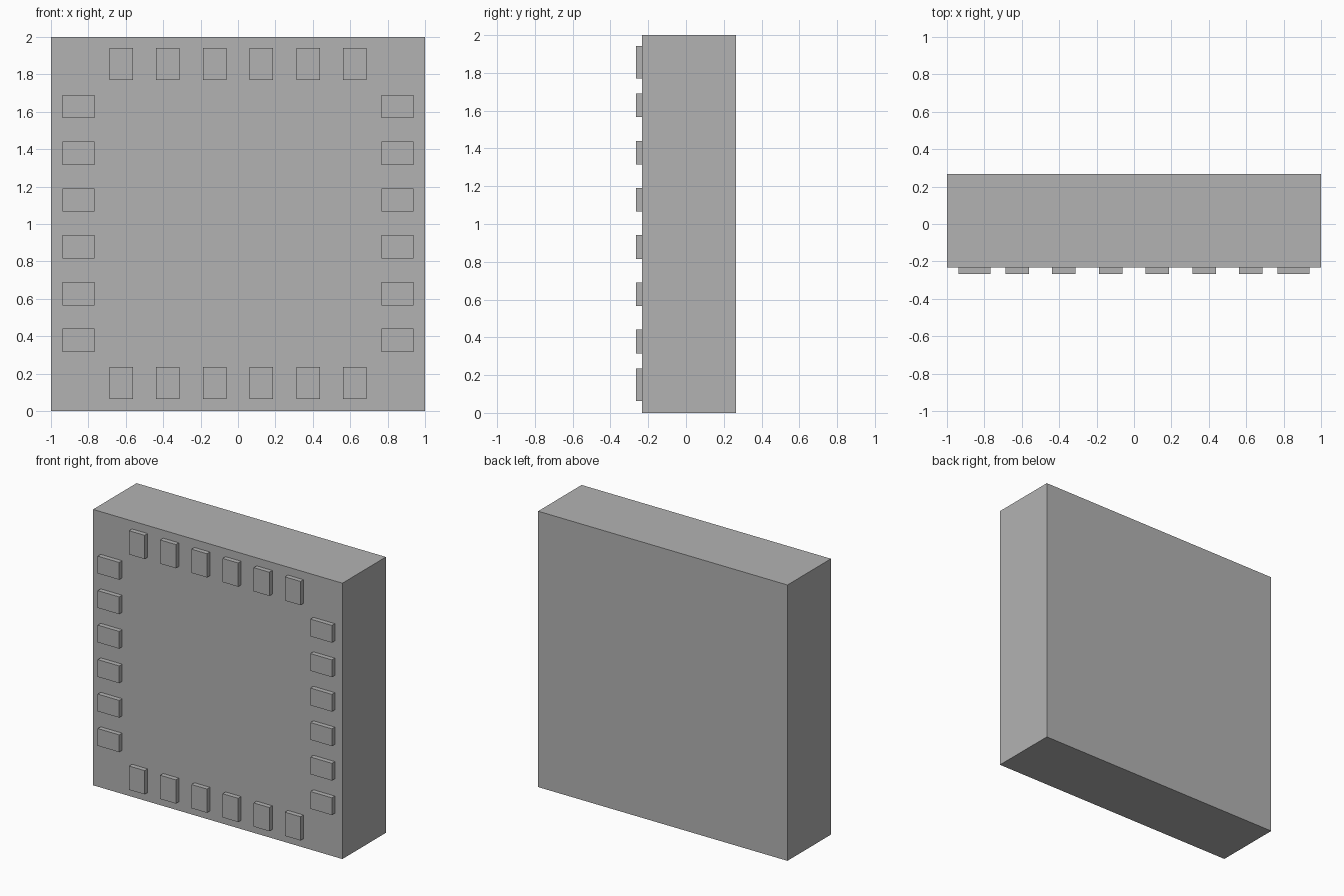
import bpy

cube = bpy.data.objects.get("Cube")
if cube:
    bpy.data.objects.remove(cube, do_unlink=True)

grey = bpy.data.materials.new("grey")
grey.use_nodes = True
colour = (0.45, 0.45, 0.45, 1.0)
grey.diffuse_color = colour
grey.node_tree.nodes["Principled BSDF"].inputs["Base Color"].default_value = colour


def box(name, centre, size):
    bpy.ops.mesh.primitive_cube_add(size=1, location=centre)
    obj = bpy.context.object
    obj.name = name
    obj.scale = size
    bpy.ops.object.transform_apply(location=False, rotation=False, scale=True)
    obj.data.materials.append(grey)
    return obj


FRONT, BACK, PAD_FRONT = -0.232, 0.266, -0.266
PAD_LONG, PAD_SHORT, PITCH, REACH = 0.172, 0.125, 0.25, 0.853
MIDDLE = 1.003

# Chip body
box("body", (0, (FRONT + BACK) / 2, 1), (2, BACK - FRONT, 2))

# Contact pads: six along each edge of the front face
pad_y = (FRONT + PAD_FRONT) / 2
pad_depth = FRONT - PAD_FRONT
for i in range(6):
    offset = (i - 2.5) * PITCH
    for side, name in ((1, "top_pad"), (-1, "bottom_pad")):
        box(name, (offset, pad_y, MIDDLE + side * REACH),
            (PAD_SHORT, pad_depth, PAD_LONG))
    for side, name in ((1, "left_pad"), (-1, "right_pad")):
        box(name, (side * REACH, pad_y, MIDDLE + offset),
            (PAD_LONG, pad_depth, PAD_SHORT))
